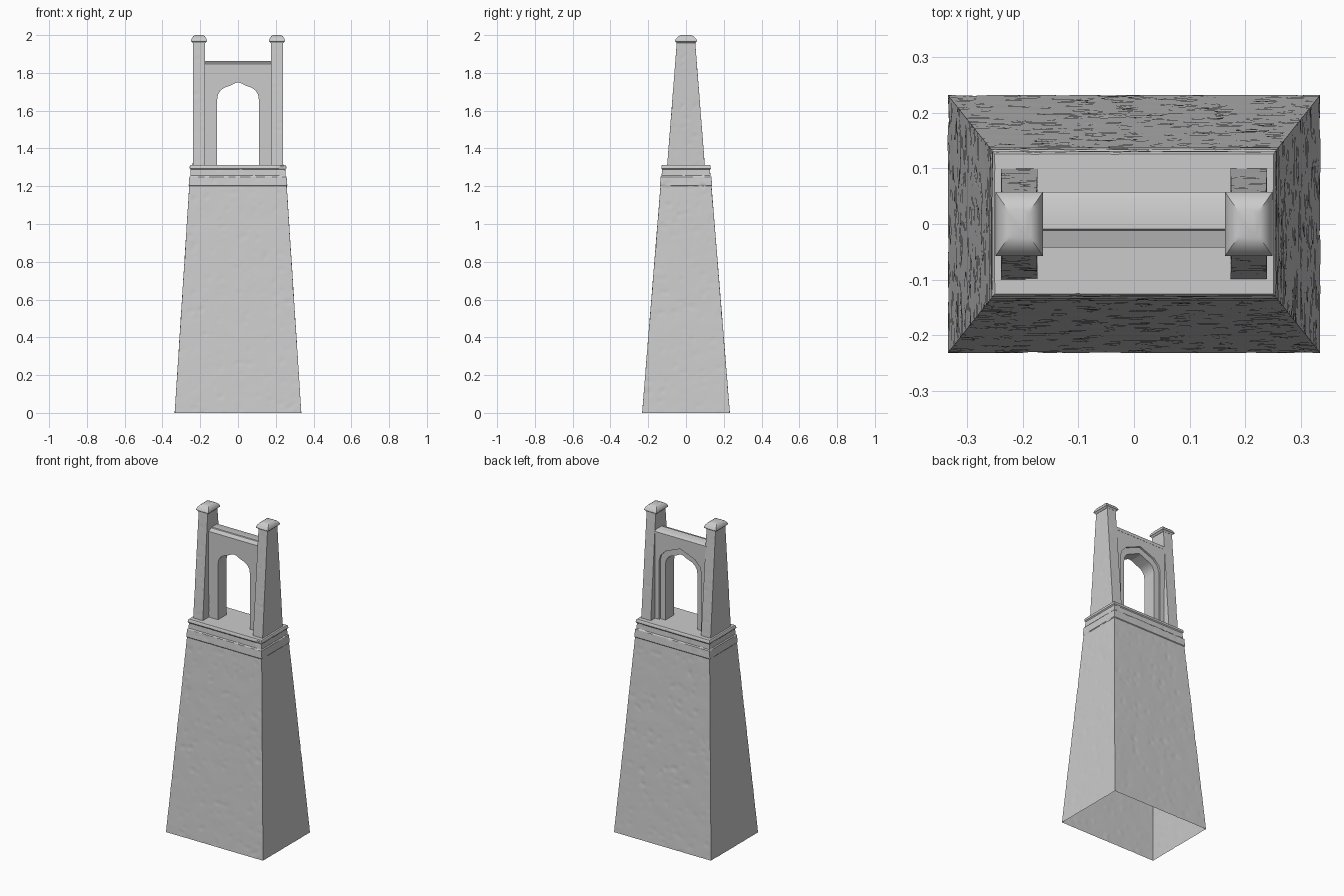
import bpy, bmesh
from mathutils import Vector, noise

if "Cube" in bpy.data.objects:
    bpy.data.objects.remove(bpy.data.objects["Cube"])


def finish(name, bm):
    mesh = bpy.data.meshes.new(name)
    bm.to_mesh(mesh)
    bm.free()
    ob = bpy.data.objects.new(name, mesh)
    bpy.context.collection.objects.link(ob)
    return ob


def roughen(bm, amount):
    """Shallow bumps and scattered pits, as in weathered plaster."""
    bm.normal_update()
    moves = []
    for v in bm.verts:
        pit = max(0, noise.noise(Vector((v.co.x * 28, v.co.y * 28, v.co.z * 40))) - 0.3)
        bump = noise.noise(v.co * 12 + Vector((7, 3, 1)))
        d = v.normal * amount * (0.4 * bump - 3 * pit)
        moves.append((v, Vector((d.x, d.y, 0))))
    for v, d in moves:
        v.co += d


def ring_tower(name, rings, cx=0.0, step=0.012, rough=0.002, open_bottom=False):
    """Stack of rectangular rings (half x, half y, z), finely divided."""
    bm = bmesh.new()
    nx = max(2, round(2 * rings[0][0] / step))
    ny = max(2, round(2 * rings[0][1] / step))
    around = [(-1 + 2 * i / nx, -1) for i in range(nx)]
    around += [(1, -1 + 2 * i / ny) for i in range(ny)]
    around += [(1 - 2 * i / nx, 1) for i in range(nx)]
    around += [(-1, 1 - 2 * i / ny) for i in range(ny)]
    levels = [rings[0]]
    for a, b in zip(rings, rings[1:]):
        n = max(1, round((b[2] - a[2]) / step))
        for k in range(1, n + 1):
            levels.append([p + (q - p) * k / n for p, q in zip(a, b)])
    loops = [[bm.verts.new((cx + u * hx, v * hy, z)) for u, v in around]
             for hx, hy, z in levels]
    count = len(around)
    for lo, hi in zip(loops, loops[1:]):
        for i in range(count):
            j = (i + 1) % count
            bm.faces.new((lo[i], lo[j], hi[j], hi[i]))
    bm.faces.new(loops[-1])
    if not open_bottom:
        bm.faces.new(loops[0][::-1])
    if rough:
        roughen(bm, rough)
    return finish(name, bm)


def extrude(name, points, place, offset):
    bm = bmesh.new()
    face = bm.faces.new([bm.verts.new(place(*p)) for p in points])
    res = bmesh.ops.extrude_face_region(bm, geom=[face])
    bmesh.ops.translate(bm, vec=offset,
                        verts=[g for g in res["geom"] if isinstance(g, bmesh.types.BMVert)])
    bmesh.ops.recalc_face_normals(bm, faces=bm.faces)
    bmesh.ops.triangulate(bm, faces=[f for f in bm.faces if len(f.verts) > 4])
    return finish(name, bm)


def arch_layer(name, half_arch, y0, y1, top):
    """Wall slab with a pointed opening running down to the platform."""
    w, base = 0.18, 1.305
    left = [(-x, z) for x, z in half_arch]
    right = [(x, z) for x, z in half_arch[-2::-1]]
    pts = [(w, base), (w, top), (-w, top), (-w, base)] + left + right
    return extrude(name, pts, lambda x, z: (x, y0, z), (0, y1 - y0, 0))


# Tapered hollow base with stepped cornice and flat platform
ring_tower("tower_base", [
    (.335, .232, 0), (.258, .135, 1.2), (.261, .138, 1.204), (.257, .134, 1.25),
    (.252, .129, 1.256), (.250, .127, 1.288), (.256, .131, 1.294),
    (.255, .130, 1.306), (.251, .126, 1.312)], open_bottom=True)

# Tapering side pillars and their domed caps
for side, sx in (("left", -1), ("right", 1)):
    cx = sx * 0.2065
    ring_tower("pillar_" + side, [(.033, .10, 1.305), (.031, .048, 1.97)],
               cx, step=0.009, rough=0.0012)
    ring_tower("pillar_cap_" + side, [
        (.033, .050, 1.958), (.037, .053, 1.964), (.043, .058, 1.967),
        (.043, .058, 1.972), (.038, .051, 1.984), (.030, .039, 1.995),
        (.020, .026, 2.0)], cx, rough=0)

# Arched wall, with a wider opening in the back layer forming a step
arch_layer("arch_wall", [(.11, 1.305), (.11, 1.66), (.106, 1.685), (.094, 1.706),
                         (.073, 1.721), (.035, 1.735), (.015, 1.746), (0, 1.75)],
           -.04, .045, 1.846)
arch_layer("arch_back_moulding", [(.145, 1.305), (.145, 1.68), (.135, 1.715),
                                  (.10, 1.75), (.045, 1.772), (0, 1.79)],
           .044, .057, 1.846)

# Sloped coping along the top of the arched wall
extrude("arch_coping", [(-.042, 1.835), (-.042, 1.848), (-.012, 1.857), (-.009, 1.862),
                        (.044, 1.862), (.058, 1.854), (.058, 1.835)],
        lambda y, z: (-.18, y, z), (.36, 0, 0))

for ob in bpy.data.objects:
    ob.select_set(True)
    bpy.context.view_layer.objects.active = ob
bpy.ops.object.shade_smooth_by_angle()
